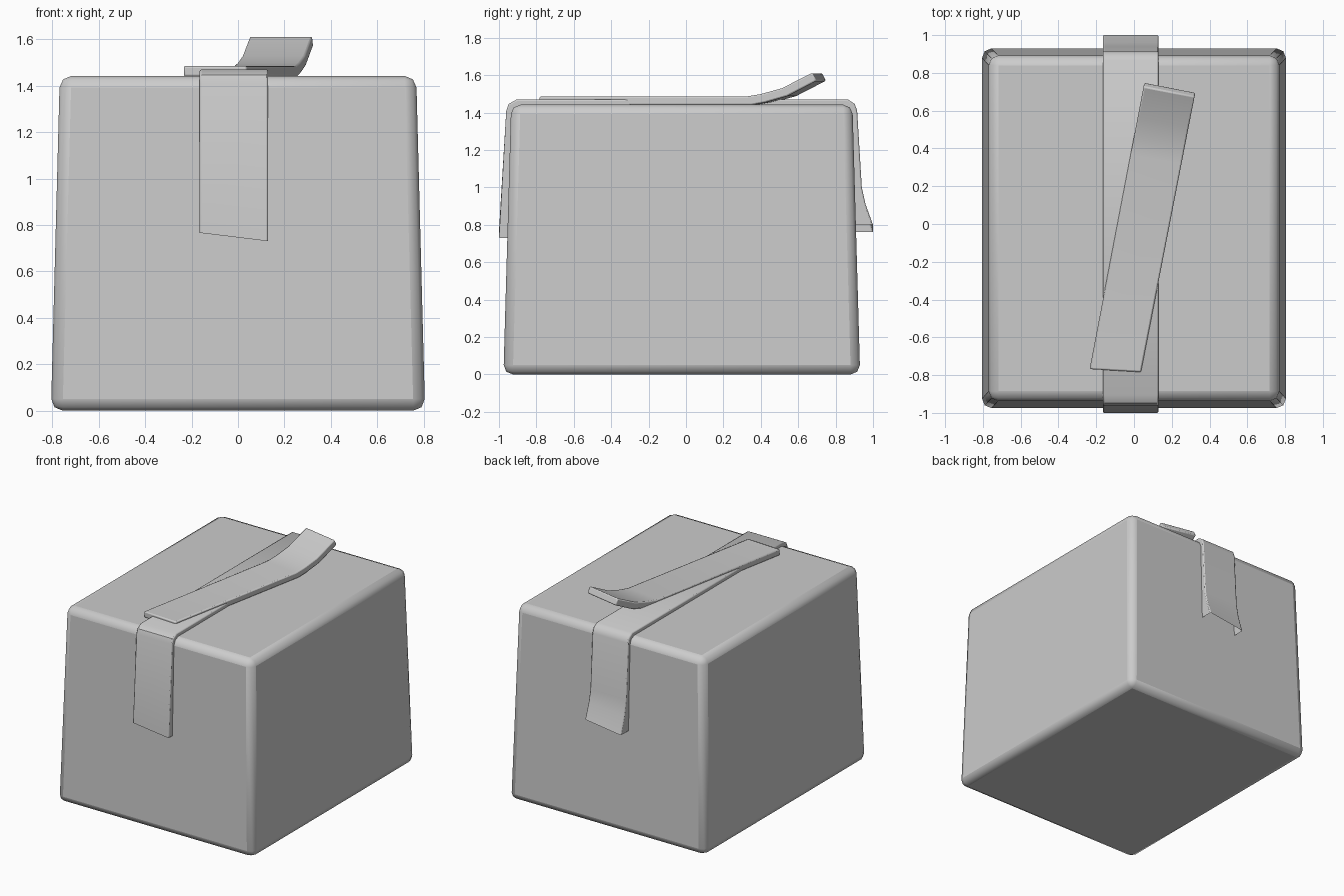
import bpy
import bmesh

if "Cube" in bpy.data.objects:
    bpy.data.objects.remove(bpy.data.objects["Cube"])


def finish(name, bm, bevel, segments):
    bmesh.ops.recalc_face_normals(bm, faces=bm.faces)
    mesh = bpy.data.meshes.new(name)
    bm.to_mesh(mesh)
    bm.free()
    obj = bpy.data.objects.new(name, mesh)
    bpy.context.collection.objects.link(obj)
    mod = obj.modifiers.new("soft_edges", "BEVEL")
    mod.width = bevel
    mod.segments = segments
    mod.limit_method = "ANGLE"
    mod.angle_limit = 0.9
    bpy.ops.object.select_all(action="DESELECT")
    obj.select_set(True)
    bpy.context.view_layer.objects.active = obj
    bpy.ops.object.shade_smooth_by_angle(angle=0.7)
    return obj


def strip(name, sections, closed, bevel):
    """Skin a ribbon from four-point sections: low left, top left, top right, low right."""
    bm = bmesh.new()
    rows = [[bm.verts.new(p) for p in sec] for sec in sections]
    for a, b in zip(rows, rows[1:]):
        for i in range(4 if closed else 3):
            j = (i + 1) % 4
            bm.faces.new((a[i], a[j], b[j], b[i]))
    if closed:
        bm.faces.new(rows[0])
        bm.faces.new(rows[-1])
    return finish(name, bm, bevel, 2)


# Tapered box body, rounded on every edge
bm = bmesh.new()
bmesh.ops.create_cube(bm, size=2)
for v in bm.verts:
    top = v.co.z > 0
    v.co.x *= 0.768 if top else 0.806
    v.co.y = (0.890 if top else 0.931) if v.co.y > 0 else (-0.935 if top else -0.976)
    v.co.z = 1.442 if top else 0.0
finish("box_body", bm, 0.05, 2)

# Strap over the box, open underneath, slanted and flared at its ends
# outer y, inner y, outer z, inner z, z difference between the two sides
strap = [
    (-1.000, -0.950, 0.748, 0.748, -0.018),
    (-0.961, -0.928, 1.410, 1.395, 0),
    (-0.948, -0.915, 1.446, 1.415, 0),
    (-0.905, -0.880, 1.470, 1.430, 0),
    (0.865, 0.840, 1.470, 1.430, 0),
    (0.902, 0.870, 1.446, 1.415, 0),
    (0.915, 0.882, 1.410, 1.395, 0),
    (0.940, 0.892, 1.000, 1.000, 0),
    (0.960, 0.898, 0.900, 0.900, 0.010),
    (1.000, 0.903, 0.780, 0.780, 0.020),
]
x0, x1 = -0.165, 0.130
strip("wrapped_strap",
      [((x0, yi, zi - d), (x0, yo, zo - d), (x1, yo, zo + d), (x1, yi, zi + d))
       for yo, yi, zo, zi, d in strap], False, 0.008)

# Loose diagonal strip on top, with its back end lifted
left = ((-0.235, -0.768), (0.055, 0.750))
right = ((0.037, -0.784), (0.325, 0.697))


def along(edge, t, z):
    (ax, ay), (bx, by) = edge
    return (ax + (bx - ax) * t, ay + (by - ay) * t, z)


# distance along the top, top z, distance along the bottom, bottom z
bends = [
    (0.0, 1.485, 0.0, 1.440),
    (0.745, 1.485, 0.765, 1.440),
    (0.800, 1.499, 0.815, 1.454),
    (0.875, 1.530, 0.895, 1.488),
    (0.985, 1.613, 1.000, 1.570),
]
strip("diagonal_strip",
      [(along(left, tb, zb), along(left, tt, zt), along(right, tt, zt), along(right, tb, zb))
       for tt, zt, tb, zb in bends], True, 0.008)
